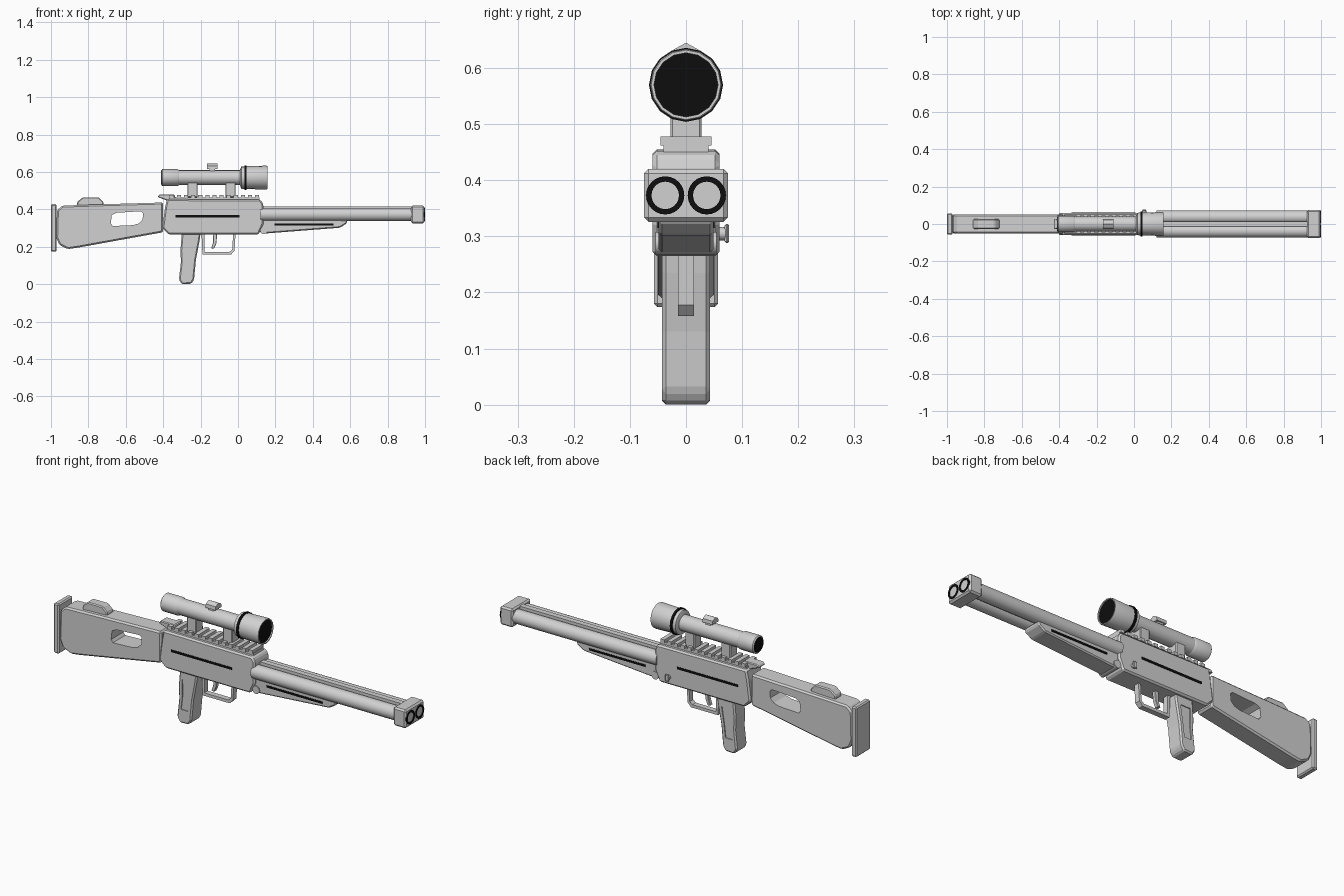
import bpy, bmesh, math
from mathutils import Matrix

if "Cube" in bpy.data.objects:
    bpy.data.objects.remove(bpy.data.objects["Cube"])


def material(name, value):
    m = bpy.data.materials.new(name)
    m.diffuse_color = (value, value, value, 1)
    m.use_nodes = True
    m.node_tree.nodes["Principled BSDF"].inputs["Base Color"].default_value = m.diffuse_color
    return m


GREY = material("light grey", 0.64)
BLACK = material("black", 0.004)


def finish(name, bm, mat, bevel=0.0, segments=1, smooth=False):
    bmesh.ops.recalc_face_normals(bm, faces=bm.faces)
    mesh = bpy.data.meshes.new(name)
    bm.to_mesh(mesh)
    bm.free()
    mesh.materials.append(mat)
    ob = bpy.data.objects.new(name, mesh)
    bpy.context.collection.objects.link(ob)
    if smooth:
        bpy.ops.object.select_all(action='DESELECT')
        ob.select_set(True)
        bpy.context.view_layer.objects.active = ob
        bpy.ops.object.shade_smooth_by_angle(angle=math.radians(35))
    if bevel:
        b = ob.modifiers.new("bevel", 'BEVEL')
        b.width, b.segments = bevel, segments
        b.limit_method, b.angle_limit = 'ANGLE', math.radians(25)
    return ob


def prism(name, pts, half, mat=GREY, bevel=0.0, y=0.0, segments=1):
    """Side outline (x, z) extruded across y."""
    bm = bmesh.new()
    a = [bm.verts.new((px, y - half, pz)) for px, pz in pts]
    b = [bm.verts.new((px, y + half, pz)) for px, pz in pts]
    bm.faces.new(a)
    bm.faces.new(b[::-1])
    for i in range(len(pts)):
        j = (i + 1) % len(pts)
        bm.faces.new((a[i], a[j], b[j], b[i]))
    return finish(name, bm, mat, bevel, segments)


def box(name, x0, x1, z0, z1, half, mat=GREY, bevel=0.0, y=0.0):
    return prism(name, [(x0, z0), (x1, z0), (x1, z1), (x0, z1)], half, mat, bevel, y)


def lathe(name, prof, y, z, mat=GREY, sides=16):
    """(x, radius) profile turned around an axis along x, closed at both ends."""
    bm = bmesh.new()
    rings = []
    for px, r in prof:
        rings.append([bm.verts.new((px, y + r * math.sin(2 * math.pi * k / sides),
                                    z + r * math.cos(2 * math.pi * k / sides)))
                      for k in range(sides)])
    for p, q in zip(rings, rings[1:]):
        for k in range(sides):
            n = (k + 1) % sides
            bm.faces.new((p[k], p[n], q[n], q[k]))
    bm.faces.new(rings[0])
    bm.faces.new(rings[-1])
    return finish(name, bm, mat, smooth=True)


def pin(name, x, z, r, y0, y1, sides=12):
    bm = bmesh.new()
    bmesh.ops.create_cone(bm, cap_ends=True, segments=sides, radius1=r, radius2=r, depth=y1 - y0,
                          matrix=Matrix.Translation((x, (y0 + y1) / 2, z)) @ Matrix.Rotation(math.pi / 2, 4, 'X'))
    return finish(name, bm, GREY, smooth=True)


def cut(target, cutter):
    cutter.hide_render = True
    cutter.display_type = 'WIRE'
    m = target.modifiers.new("cut", 'BOOLEAN')
    m.operation, m.object, m.solver = 'DIFFERENCE', cutter, 'EXACT'


# Stock with its opening, butt plate and cheek rest
stock = prism("stock", [(-0.972, 0.25), (-0.955, 0.21), (-0.91, 0.188), (-0.86, 0.195), (-0.40, 0.278),
                        (-0.40, 0.437), (-0.74, 0.427), (-0.94, 0.42), (-0.968, 0.395)], 0.05, bevel=0.008)
cut(stock, prism("stock_opening_cutter", [(-0.68, 0.325), (-0.67, 0.311), (-0.56, 0.316), (-0.53, 0.325),
                                          (-0.51, 0.345), (-0.508, 0.38), (-0.52, 0.39), (-0.65, 0.382),
                                          (-0.675, 0.37)], 0.1))
box("butt_plate", -1.0, -0.97, 0.174, 0.428, 0.057, bevel=0.006)
prism("cheek_rest", [(-0.86, 0.415), (-0.72, 0.415), (-0.72, 0.44), (-0.745, 0.465), (-0.83, 0.465),
                     (-0.86, 0.44)], 0.026, bevel=0.005)

# Receiver with dark side slots
prism("receiver", [(-0.405, 0.30), (-0.37, 0.265), (0.11, 0.265), (0.135, 0.32), (0.135, 0.43),
                   (0.12, 0.452), (-0.38, 0.455), (-0.39, 0.41)], 0.06, bevel=0.008)
for s in (-1, 1):
    box("receiver_slot", -0.335, 0.008, 0.358, 0.370, 0.002, BLACK, y=s * 0.060)
prism("rear_ramp", [(-0.43, 0.466), (-0.36, 0.44), (-0.33, 0.45), (-0.34, 0.48), (-0.42, 0.48)], 0.026, bevel=0.004)

# Toothed top rail
box("rail_base", -0.37, 0.115, 0.445, 0.464, 0.04)
for i in range(13):
    x = -0.365 + i * 0.038
    box("rail_tooth", x, x + 0.022, 0.462, 0.478, 0.045)

# Scope
for x in (-0.243, -0.04):
    box("scope_mount", x - 0.027, x + 0.027, 0.464, 0.55, 0.028, bevel=0.004)
SZ = 0.57
lathe("scope_tube", [(-0.33, 0.04), (0.03, 0.04)], 0, SZ)
lathe("scope_eyepiece", [(-0.405, 0.036), (-0.41, 0.039), (-0.405, 0.045), (-0.325, 0.045), (-0.315, 0.04)], 0, SZ)
lathe("scope_bell", [(0.012, 0.045), (0.018, 0.06), (0.15, 0.064), (0.157, 0.062), (0.157, 0.057), (0.148, 0.057)], 0, SZ)
lathe("scope_ring", [(0.034, 0.066), (0.046, 0.066)], 0, SZ, BLACK)
lathe("front_lens", [(0.147, 0.0572), (0.151, 0.0572)], 0, SZ, BLACK)
lathe("rear_lens", [(-0.411, 0.037), (-0.404, 0.037)], 0, SZ, BLACK)
box("turret_neck", -0.153, -0.122, 0.60, 0.625, 0.018)
bm = bmesh.new()
ends = [[bm.verts.new((x, py, pz)) for py, pz in
         ((-0.024, 0.615), (0.024, 0.615), (0.022, 0.633), (0, 0.645), (-0.022, 0.633))] for x in (-0.166, -0.11)]
for e in ends:
    bm.faces.new(e)
for i in range(5):
    j = (i + 1) % 5
    bm.faces.new((ends[0][i], ends[0][j], ends[1][j], ends[1][i]))
finish("turret_cap", bm, GREY)

# Twin barrels, rib and muzzle block
BZ = 0.373
for s in (-1, 1):
    lathe("barrel", [(0.12, 0.035), (0.94, 0.035)], s * 0.037, BZ, sides=24)
    lathe("muzzle_ring", [(0.99, 0.034), (1.0, 0.034), (1.0, 0.0245), (0.996, 0.0245)], s * 0.037, BZ, BLACK, 24)
    lathe("bore_plug", [(0.99, 0.0245), (0.997, 0.0245)], s * 0.037, BZ, GREY, 24)
box("barrel_rib", 0.13, 0.93, 0.36, 0.415, 0.014)
box("muzzle_block", 0.925, 0.997, 0.326, 0.42, 0.075, bevel=0.008)

# Forend with dark side slots, hinge and cross bolt
prism("forend", [(0.118, 0.275), (0.155, 0.272), (0.545, 0.302), (0.582, 0.325), (0.585, 0.345), (0.118, 0.35)],
      0.049, bevel=0.006)
for s in (-1, 1):
    box("forend_slot", 0.195, 0.51, 0.315, 0.326, 0.002, BLACK, y=s * 0.049)
pin("hinge_pin", 0.138, 0.288, 0.02, -0.054, 0.054)
pin("cross_bolt", 0.055, 0.305, 0.012, 0.05, 0.07)
box("bolt_lever", 0.044, 0.066, 0.288, 0.322, 0.004, bevel=0.003, y=0.073)

# Grip with recessed side panels
grip = prism("grip", [(-0.30, 0.275), (-0.20, 0.275), (-0.205, 0.235), (-0.225, 0.13), (-0.235, 0.025),
                      (-0.25, 0.002), (-0.30, 0.0), (-0.316, 0.025), (-0.305, 0.12), (-0.308, 0.18)],
             0.043, bevel=0.007)
for s in (-1, 1):
    cut(grip, prism("grip_panel_cutter", [(-0.285, 0.225), (-0.23, 0.225), (-0.245, 0.13), (-0.252, 0.07),
                                          (-0.292, 0.07), (-0.284, 0.14)], 0.006, y=s * 0.044))

# Trigger guard and trigger
prism("trigger_guard", [(-0.195, 0.27), (-0.18, 0.27), (-0.18, 0.173), (-0.045, 0.173), (-0.031, 0.185),
                        (-0.026, 0.27), (-0.013, 0.27), (-0.019, 0.178), (-0.038, 0.158), (-0.19, 0.158)], 0.014)
prism("trigger", [(-0.132, 0.27), (-0.112, 0.27), (-0.115, 0.22), (-0.128, 0.19), (-0.144, 0.192),
                  (-0.134, 0.22)], 0.01, bevel=0.002)
